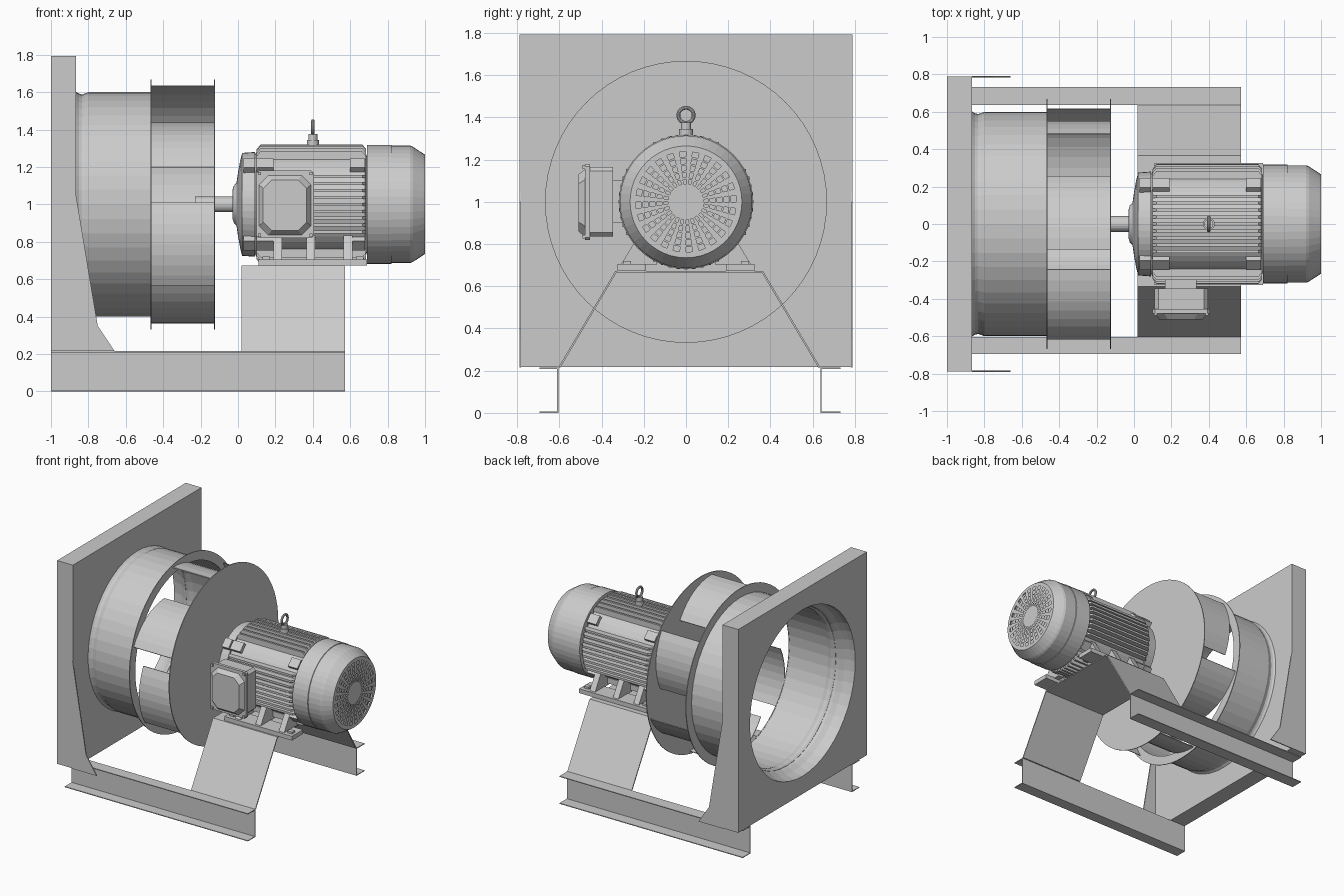
import bpy, bmesh
from math import sin, cos, pi, sqrt, radians
from mathutils import Matrix, Vector

if "Cube" in bpy.data.objects:
    bpy.data.objects.remove(bpy.data.objects["Cube"])

AXIS = 1.0  # height of the shaft axis


def finish(name, bm, normals=True):
    if normals:
        bmesh.ops.recalc_face_normals(bm, faces=bm.faces)
    me = bpy.data.meshes.new(name)
    bm.to_mesh(me)
    bm.free()
    ob = bpy.data.objects.new(name, me)
    bpy.context.collection.objects.link(ob)
    return ob


def prism(bm, pts, axis, a, b, rot=0, up=0):
    """Extrude a 2D outline along x (points are y,z) or y (points are x,z)."""
    def place(p, d):
        v = Vector((d, p[0], p[1])) if axis == 'x' else Vector((p[0], d, p[1]))
        return Matrix.Rotation(rot, 3, 'X') @ v + Vector((0, 0, up))
    lo = [bm.verts.new(place(p, a)) for p in pts]
    hi = [bm.verts.new(place(p, b)) for p in pts]
    bm.faces.new(lo)
    bm.faces.new(hi[::-1])
    n = len(pts)
    for i in range(n):
        bm.faces.new((lo[i], hi[i], hi[(i + 1) % n], lo[(i + 1) % n]))


def box(bm, x0, x1, y0, y1, z0, z1, rot=0, up=0):
    prism(bm, [(x0, z0), (x1, z0), (x1, z1), (x0, z1)], 'y', y0, y1, rot, up)


def lathe(name, prof, n=48, skip=lambda ring, seg: False, closed=False):
    """Revolve (x, r) points round the shaft axis; a negative r gives a square ring."""
    bm = bmesh.new()
    rings = []
    for x, r in prof:
        ring = []
        for i in range(n):
            c, s = cos(2 * pi * i / n), sin(2 * pi * i / n)
            k = r if r >= 0 else -r / max(abs(c), abs(s))
            ring.append(bm.verts.new((x, k * c, AXIS + k * s + (0 if r >= 0 else .005))))
        rings.append(ring)
    m = len(rings)
    for j in range(m if closed else m - 1):
        A, B = rings[j], rings[(j + 1) % m]
        for i in range(n):
            if not skip(j, i):
                k = (i + 1) % n
                bm.faces.new((A[i], A[k], B[k], B[i]))
    bmesh.ops.remove_doubles(bm, verts=bm.verts, dist=1e-5)
    return finish(name, bm)


# inlet wall panel with its round opening
lathe('inlet_panel', [(-.865, .6), (-.865, -.788), (-1, -.788), (-1, .645)])

# bell mouth and duct
lathe('inlet_duct', [(-1, .645), (-.96, .643), (-.92, .63), (-.885, .608), (-.865, .602),
                     (-.85, .592), (-.835, .588), (-.82, .592), (-.8, .6), (-.465, .6)])

# side gussets at the foot of the panel
bm = bmesh.new()
for s in (-1, 1):
    prism(bm, [(-.866, 1.05), (-.75, .35), (-.66, .215), (-.866, .215)], 'y', s * .782, s * .79)
finish('panel_gussets', bm)

# base rails, channel section with the flanges turned outwards
t = .006
for name, w, f in (('left_rail', -.605, -.695), ('right_rail', .637, .733)):
    s = 1 if f > 0 else -1
    bm = bmesh.new()
    prism(bm, [(w, 0), (f, 0), (f, t), (w + s * t, t), (w + s * t, .215 - t), (f, .215 - t),
               (f, .215), (w, .215)], 'x', -1, .572)
    finish(name, bm)

# folded sheet pedestal under the motor
bm = bmesh.new()
prism(bm, [(-.605, .215), (-.335, .672), (.365, .672), (.637, .215), (.627, .215),
           (.36, .664), (-.33, .664), (-.595, .215)], 'x', .02, .572)
finish('motor_pedestal', bm)

# impeller plates
lathe('impeller_front_ring', [(-.468, .598), (-.468, .668), (-.462, .668), (-.462, .598)], 64, closed=True)
lathe('impeller_back_plate', [(-.128, 0), (-.128, .668), (-.122, .668), (-.122, 0)], 64)

# six curved impeller blades
bm = bmesh.new()
tip = Vector((.65 * cos(radians(102)), .65 * sin(radians(102))))
root = Vector((.5 * cos(radians(59)), .5 * sin(radians(59))))
chord = root - tip
out = Vector((-chord.y, chord.x)).normalized()
N = 8
curve = [tip + chord * i / N + out * .06 * 4 * (i / N) * (1 - i / N) for i in range(N + 1)]
outline = curve + [p - out * .005 for p in reversed(curve)]
for k in range(6):
    prism(bm, outline, 'x', -.463, -.127, rot=k * pi / 3, up=AXIS)
finish('impeller_blades', bm)

# shaft
lathe('shaft', [(-.23, 0), (-.23, .042), (0, .042)], 24)

# motor end shield and body
lathe('motor_end_shield', [(-.03, 0), (-.03, .075), (-.022, .1), (-.008, .115), (0, .17),
                           (.012, .235), (.022, .275), (.09, .28), (.09, .1)])
lathe('motor_body', [(.085, 0), (.085, .255), (.1, .283), (.68, .283), (.69, .255), (.72, 0)])

# four groups of parallel cooling fins
bm = bmesh.new()
for k in range(4):
    for i in range(-4, 5):
        o = i * .037
        h = sqrt(.32 ** 2 - o * o)
        prism(bm, [(.1, .24), (.1, h - .025), (.12, h), (.665, h), (.685, h - .025), (.685, .24)],
              'y', o - .008, o + .008, rot=k * pi / 2, up=AXIS)
finish('cooling_fins', bm)

# bolt lugs on the diagonals
bm = bmesh.new()
for k in range(4):
    a = pi / 4 + k * pi / 2
    for x0, x1 in ((.03, .09), (.1, .19), (.6, .68)):
        box(bm, x0, x1, -.035, .035, .24, .312, a, AXIS)
finish('bolt_lugs', bm)

# fan cover with a slotted grille in the end face
radii = [.265, .238, .214, .205, .181, .172, .148, .139, .115, .106, .085, .07, 0]
body = [(.69, .27), (.69, .318), (.82, .318), (.822, .314), (.92, .314), (.935, .308), (.99, .272)]
first = len(body)
lathe('fan_cover', body + [(1.0, r) for r in radii], 48,
      skip=lambda j, i: first <= j < first + 10 and (j - first) % 2 == 1 and i % 2 == 0)
lathe('fan_cover_inner', [(.97, .27), (.97, 0)], 48)

# motor feet
bm = bmesh.new()
for s in (-1, 1):
    box(bm, .11, .69, s * .19, s * .325, .672, .705)
    for x in (.19, .365, .565):
        prism(bm, [(s * .31, .70), (s * .225, .84), (s * .14, .84), (s * .14, .70)], 'x', x, x + .046)
    for x in (.15, .65):
        box(bm, x - .02, x + .02, s * .26, s * .295, .70, .72)
finish('motor_feet', bm)


def chamfered(x0, x1, z0, z1, c):
    return [(x0 + c, z0), (x1 - c, z0), (x1, z0 + c), (x1, z1 - c),
            (x1 - c, z1), (x0 + c, z1), (x0, z1 - c), (x0, z0 + c)]


# terminal box on the front side
bm = bmesh.new()
box(bm, .165, .335, -.36, -.25, .9, 1.1)
prism(bm, chamfered(.11, .395, .835, 1.165, .02), 'y', -.46, -.345)
finish('terminal_box', bm)
bm = bmesh.new()
prism(bm, chamfered(.1, .405, .82, 1.18, .012), 'y', -.478, -.455)
outer = chamfered(.112, .39, .835, 1.155, .05)
inner = chamfered(.135, .367, .86, 1.13, .045)
A = [bm.verts.new((x, -.478, z)) for x, z in outer]
B = [bm.verts.new((x, -.51, z)) for x, z in inner]
bm.faces.new(B)
for i in range(8):
    bm.faces.new((A[i], A[(i + 1) % 8], B[(i + 1) % 8], B[i]))
for x in (.115, .39):
    for z in (.835, 1.165):
        box(bm, x - .009, x + .009, -.49, -.478, z - .009, z + .009)
finish('terminal_box_cover', bm)

# lifting eye
bm = bmesh.new()
for r, z0, z1 in ((.032, 1.3, 1.345), (.024, 1.345, 1.375)):
    bmesh.ops.create_cone(bm, cap_ends=True, segments=20, radius1=r, radius2=r, depth=z1 - z0,
                          matrix=Matrix.Translation((.4, 0, (z0 + z1) / 2)))
finish('eye_bolt_base', bm)
bpy.ops.mesh.primitive_torus_add(location=(.4, 0, 1.41), rotation=(0, pi / 2, 0), major_radius=.036,
                                 minor_radius=.009, major_segments=28, minor_segments=10)
bpy.context.object.name = 'lifting_eye'
bpy.ops.object.shade_smooth_by_angle()
